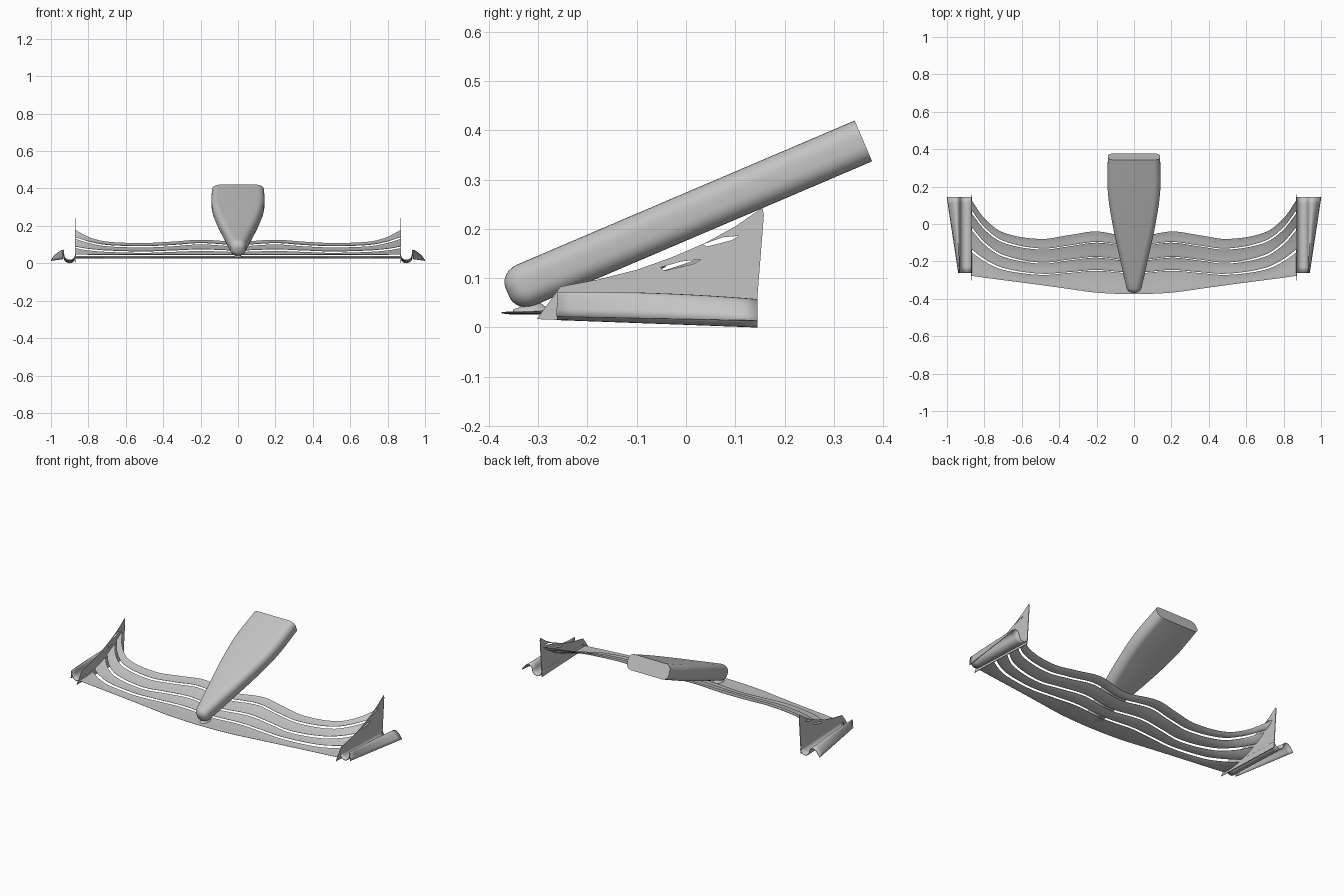
import bpy, bmesh, math
from mathutils import Vector

old = bpy.data.objects.get("Cube")
if old:
    bpy.data.objects.remove(old, do_unlink=True)

grey = bpy.data.materials.new("light_grey")
grey.use_nodes = True
colour = (0.55, 0.55, 0.55, 1)
grey.diffuse_color = colour
grey.node_tree.nodes["Principled BSDF"].inputs["Base Color"].default_value = colour


def finish(obj, angle=35):
    obj.data.materials.clear()
    obj.data.materials.append(grey)
    bpy.ops.object.select_all(action='DESELECT')
    obj.select_set(True)
    bpy.context.view_layer.objects.active = obj
    bpy.ops.object.shade_smooth_by_angle(angle=math.radians(angle))
    return obj


def loft(name, rings, closed=True):
    """Skin a list of equally long point rings; closed rings get end caps."""
    bm = bmesh.new()
    rows = [[bm.verts.new(p) for p in ring] for ring in rings]
    n = len(rows[0])
    for a, b in zip(rows, rows[1:]):
        for i in range(n if closed else n - 1):
            j = (i + 1) % n
            bm.faces.new((a[i], a[j], b[j], b[i]))
    if closed:
        bm.faces.new(rows[0])
        bm.faces.new(rows[-1])
    bmesh.ops.recalc_face_normals(bm, faces=bm.faces)
    mesh = bpy.data.meshes.new(name)
    bm.to_mesh(mesh)
    bm.free()
    obj = bpy.data.objects.new(name, mesh)
    bpy.context.collection.objects.link(obj)
    return obj


def smooth_at(xs, vs, x, even=False):
    """Smooth curve through (xs, vs); even curves are level at the first point."""
    k = max(i for i in range(len(xs) - 1) if xs[i] <= x or i == 0)

    def slope(i):
        if i == 0 and even:
            return 0
        a, b = max(i - 1, 0), min(i + 1, len(xs) - 1)
        return (vs[b] - vs[a]) / (xs[b] - xs[a])
    h = xs[k + 1] - xs[k]
    t = (x - xs[k]) / h
    return (vs[k] * (1 + 2 * t) * (1 - t) ** 2 + slope(k) * h * t * (1 - t) ** 2
            + vs[k + 1] * t * t * (3 - 2 * t) + slope(k + 1) * h * t * t * (t - 1))


# Nose: rounded box section swept along a tilted axis
tilt = math.radians(23.1)
axis = Vector((0, -math.cos(tilt), -math.sin(tilt)))
up = Vector((0, -math.sin(tilt), math.cos(tilt)))
tail = Vector((0, 0.36, 0.3785))
along = [0, 0.2, 0.4, 0.6, 0.7, 0.745]
widths = [0.14, 0.14, 0.113, 0.073, 0.053, 0.043]
stations = [(0.745 * i / 24, smooth_at(along, widths, 0.745 * i / 24), 0.045) for i in range(25)]
stations += [(0.745 + 0.04 * math.sin(a), 0.008 + 0.035 * math.cos(a), 0.01 + 0.035 * math.cos(a))
             for a in [math.pi / 12 * k for k in range(1, 7)]]


def rounded_ring(s, w, h):
    r = min(0.035, w * 0.9, h * 0.85)
    pts = []
    for q, (sx, sz) in enumerate([(1, 1), (-1, 1), (-1, -1), (1, -1)]):
        for k in range(7):
            a = (q + k / 6) * math.pi / 2
            p = tail + axis * s + up * (sz * (h - r) + r * math.sin(a))
            p.x = sx * (w - r) + r * math.cos(a)
            pts.append(p)
    return pts


finish(loft("nose", [rounded_ring(*s) for s in stations]))

# Wing elements: thin cambered sections between shared spanwise edges
span = [0, 0.2, 0.35, 0.5, 0.7, 0.8, 0.87]
edge_y = [
    [-0.375, -0.367, -0.347, -0.326, -0.30, -0.287, -0.277],
    [-0.265, -0.25, -0.262, -0.272, -0.245, -0.20, -0.15],
    [-0.20, -0.18, -0.195, -0.212, -0.175, -0.11, -0.03],
    [-0.12, -0.10, -0.12, -0.137, -0.10, -0.03, 0.06],
    [-0.07, -0.04, -0.06, -0.08, -0.045, 0.03, 0.13]]
edge_z = [
    [0.03] * 7,
    [0.037] * 7,
    [0.06, 0.065, 0.06, 0.055, 0.06, 0.068, 0.08],
    [0.09, 0.10, 0.09, 0.084, 0.09, 0.108, 0.13],
    [0.115, 0.125, 0.115, 0.108, 0.115, 0.14, 0.178]]


def wing_ring(i, x):
    ax = abs(x)
    y0, y1 = (smooth_at(span, edge_y[k], ax, True) for k in (i, i + 1))
    z0, z1 = (smooth_at(span, edge_z[k], ax, True) for k in (i, i + 1))
    if i:
        y0 += 0.004 + 0.012 * (ax / 0.87) ** 3
        z0 += 0.01
    top, bottom = [], []
    for k in range(11):
        t = k / 10
        y = y0 + (y1 - y0) * t
        z = z0 + (z1 - z0) * t - 0.012 * t * (1 - t)
        half = 0.0008 + 0.006 * math.sqrt(t) * (1 - t)
        top.append((x, y, z + half))
        bottom.append((x, y, z - half))
    return top + bottom[::-1]


xs = [0.87 * i / 40 for i in range(-40, 41)]
for i, name in enumerate(["main_plane", "lower_flap", "middle_flap", "upper_flap"]):
    finish(loft(name, [wing_ring(i, x) for x in xs]), 50)

# Pylon joining the nose to the main plane, flared at both ends
pylon = [(0.03, 0.042, 0.026), (0.037, 0.04, 0.024), (0.042, 0.025, 0.014),
         (0.05, 0.015, 0.01), (0.06, 0.015, 0.01), (0.068, 0.026, 0.014), (0.08, 0.035, 0.02)]
finish(loft("nose_pylon", [[(w * math.cos(a), -0.31 + d * math.sin(a), z)
                            for a in [math.tau * k / 24 for k in range(24)]]
                           for z, d, w in pylon]), 60)

# Endplates: side outline with two slots, drawn in (y, z)
outline = [(-0.303, 0.017), (-0.255, 0.083), (-0.18, 0.097), (-0.1, 0.117), (-0.03, 0.142),
           (0.04, 0.172), (0.1, 0.205), (0.155, 0.243), (0.158, 0.228), (0.14, 0.001)]
slots = [[(-0.052, 0.122), (-0.01, 0.134), (0.03, 0.138), (0.015, 0.129), (-0.045, 0.115)],
         [(0.035, 0.169), (0.075, 0.183), (0.108, 0.186), (0.092, 0.177), (0.042, 0.164)]]


def endplate(name, x):
    curve = bpy.data.curves.new(name, 'CURVE')
    curve.dimensions = '2D'
    curve.fill_mode = 'BOTH'
    curve.extrude = 0.002
    for pts in [outline] + slots:
        spline = curve.splines.new('POLY')
        spline.points.add(len(pts) - 1)
        for point, (y, z) in zip(spline.points, pts):
            point.co = (y, z, 0, 1)
        spline.use_cyclic_u = True
    obj = bpy.data.objects.new(name, curve)
    bpy.context.collection.objects.link(obj)
    # local x runs along y, local y runs along z
    obj.rotation_euler = (math.pi / 2, 0, math.pi / 2)
    obj.location.x = x
    bpy.ops.object.select_all(action='DESELECT')
    obj.select_set(True)
    bpy.context.view_layer.objects.active = obj
    bpy.ops.object.convert(target='MESH')
    finish(bpy.context.object, 20)


# Outboard gutter: half pipe rolling over into a flared outer lip
def gutter_row(side, t):
    y = -0.262 + 0.407 * t
    base = 0.017 - 0.015 * t
    pts = [(0.9 - 0.031 * math.cos(a), base + 0.031 - 0.031 * math.sin(a))
           for a in [math.pi * k / 12 for k in range(13)]]
    x0, z0 = pts[-1]
    x1, z1 = 0.938 + 0.062 * t, 0.022 - 0.008 * t
    peak = 0.069 + 0.006 * t * (1 - t) - 0.014 * t * t
    for k in range(1, 11):
        u = k / 10
        rise = 4 * u * (1 - u)
        x = x0 + (x1 - x0) * u ** 1.3
        pts.append((x, z0 + (z1 - z0) * u + (peak - (z0 + z1) / 2) * rise))
    return [(side * x, y, z) for x, z in pts]


for label, side in (("left", 1), ("right", -1)):
    endplate(label + "_endplate", side * 0.87)
    gutter = loft(label + "_gutter", [gutter_row(side, i / 12) for i in range(13)], False)
    solid = gutter.modifiers.new("thickness", 'SOLIDIFY')
    solid.thickness = 0.004
    solid.offset = 0
    finish(gutter, 50)
